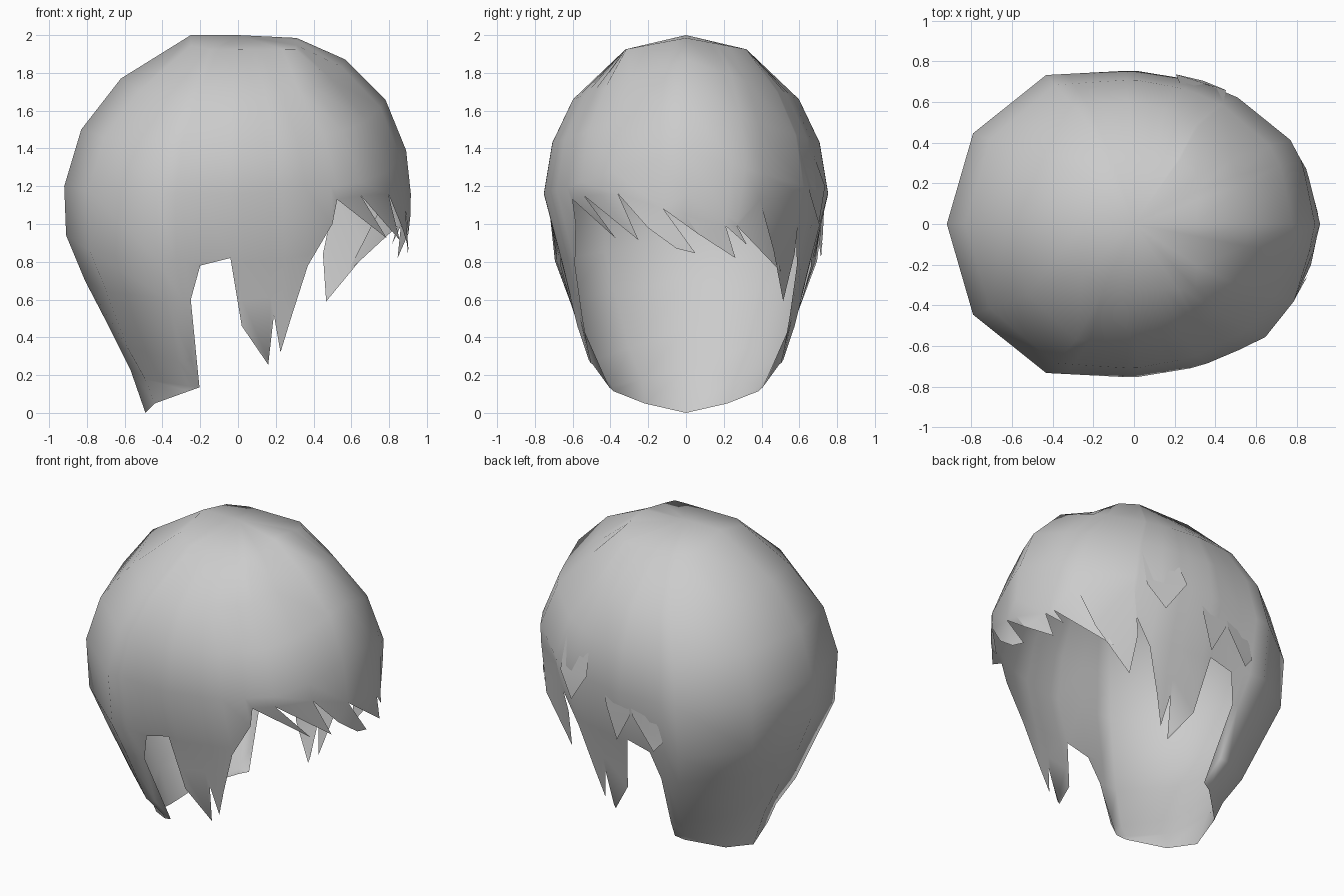
import bpy, bmesh, math
from mathutils import Vector

if "Cube" in bpy.data.objects:
    bpy.data.objects.remove(bpy.data.objects["Cube"])

# Rings from crown to nape: back x, back z, front x, front z, side y, side z,
# extra side y around the ears, inward pull on the diagonals
RINGS = [(0, 2.0, 0, 2.0, 0, 2.0, 0, -.35),
         (.25, 2.0, .31, 1.985, .32, 1.925, 0, -.35),
         (.62, 1.77, .57, 1.87, .60, 1.66, 0, .03),
         (.83, 1.50, .78, 1.66, .71, 1.43, 0, .01),
         (.92, 1.20, .89, 1.39, .755, 1.16, 0, 0),
         (.91, .94, .915, 1.16, .72, .80, -.06, 0),
         (.81, .70, .91, .90, .64, .60, -.03, 0),
         (.68, .45, .86, .60, .51, .27, .025, 0),
         (.57, .23, .80, .30, .40, .14, .05, 0),
         (.49, 0, .75, 0, .36, 0, .05, 0)]
# Plan outline of one half: angle, x share, y share
PLAN = [(0, 1, 0), (25, .93, .40), (40, .84, .60), (50, .71, .755), (70, .36, .93),
        (90, 0, 1), (120, -.47, .97), (150, -.86, .59), (180, -1, 0)]


def plan(deg):
    a = abs(deg)
    for (a0, u0, v0), (a1, u1, v1) in zip(PLAN, PLAN[1:]):
        if a <= a1:
            f = (a - a0) / (a1 - a0)
            return u0 + (u1 - u0) * f, math.copysign(v0 + (v1 - v0) * f, deg)


def shell(deg, t):
    """Point on the hair shell at an angle and a ring position."""
    i = min(int(t), len(RINGS) - 2)
    xb, zb, xf, zf, ys, zs, extra, pull = [a + (b - a) * (t - i)
                                           for a, b in zip(RINGS[i], RINGS[i + 1])]
    u, v = plan(deg)
    ys += extra * max(0, min(1, (u + .5) / .4))
    k = 1 - pull * math.sin(math.radians(2 * deg)) ** 2
    u, v = max(-1, min(1, u * k)), max(-1, min(1, v * k))
    x, z = (u * xf, zf) if u > 0 else (u * xb, zb)
    # front and back heights meet on the side line
    return Vector((x, v * ys, z + (zs - z) * abs(v)))


def bisect(lo, hi, test):
    for _ in range(36):
        mid = (lo + hi) / 2
        if test(mid):
            lo = mid
        else:
            hi = mid
    return lo


def depth(deg, z):
    return bisect(0, len(RINGS) - 1, lambda t: shell(deg, t).z > z)


def on_side(side, x, z):
    """Angle and height of a shell point at x on the left or right side."""
    return side * bisect(0, 180, lambda d: shell(d, depth(d, z)).x > x), z


def on_front(y, z):
    return bisect(-90, 90, lambda d: shell(d, depth(d, z)).y < y), z


def at(place, push=0.0):
    p = shell(place[0], depth(*place))
    return p + Vector((p.x, p.y, 0)).normalized() * push


hair = bpy.data.materials.new("grey_hair")
hair.diffuse_color = (.6, .6, .6, 1)
hair.use_nodes = True
hair.node_tree.nodes["Principled BSDF"].inputs["Base Color"].default_value = hair.diffuse_color


def finish(name, bm):
    me = bpy.data.meshes.new(name)
    bm.to_mesh(me)
    bm.free()
    me.materials.append(hair)
    me.shade_smooth()
    ob = bpy.data.objects.new(name, me)
    bpy.context.collection.objects.link(ob)


# Lower hem: nape, ear slot and long side lock on each side
NAPE = [(150, .05), (120, .115), (113, .135)]
SIDE = [(-.25, .60), (-.20, .78), (-.04, .82), (.02, .46), (.16, .255), (.19, .52),
        (.225, .32), (.28, .50), (.37, .78), (.50, 1.0)]
# Fringe roots between the locks (y, z)
ROOTS = [(-.60, 1.13), (-.54, 1.15), (-.36, 1.16), (-.12, 1.08), (0, 1.045),
         (.21, .99), (.27, .99), (.39, 1.13), (.61, 1.15)]
# Lower points of each fringe lock, between one root and the next
LOCKS = [[(-.37, .925)],
         [(-.25, .915)],
         [(-.2, .98), (-.05, .87), (.05, .845)],
         [(.06, .95)],
         [(.06, .95), (.26, .82)],
         [(.32, .89)],
         [(.5, .745)],
         [(.46, .86), (.51, .59), (.57, .84)]]

right = [(-a, z) for a, z in NAPE] + [on_side(-1, *p) for p in SIDE]
front = [on_front(*p) for p in ROOTS]
left = [on_side(1, *p) for p in reversed(SIDE)] + list(reversed(NAPE))
hem = [(-180, 0)] + right + front + left

# Main shell: one column of points per hem point
bm = bmesh.new()
crown = bm.verts.new((0, 0, 2))
columns = []
for place in hem:
    end = depth(*place)
    col = [crown]
    for r in range(1, len(RINGS)):
        if r < end - .08:
            col.append(bm.verts.new(shell(place[0], r)))
    col.append(bm.verts.new(at(place)))
    columns.append(col)
for a, b in zip(columns, columns[1:] + columns[:1]):
    for r in range(max(len(a), len(b)) - 1):
        loop = [a[min(r, len(a) - 1)], a[min(r + 1, len(a) - 1)],
                b[min(r + 1, len(b) - 1)], b[min(r, len(b) - 1)]]
        face = list(dict.fromkeys(loop))
        if len(face) > 2:
            bm.faces.new(face)

# Fringe locks, fanned from their upper root
first = 1 + len(right)
for i, pts in enumerate(LOCKS):
    start, stop = columns[first + i][-1], columns[first + i + 1][-1]
    chain = [start] + [bm.verts.new(at(on_front(*p), .006)) for p in pts]
    for a, b in zip(chain, chain[1:]):
        bm.faces.new((a, b, stop))
finish("hair_shell", bm)

# Loose locks lying over the left side (x, z, lift from the shell)
OVERLAYS = [[(.44, 1.42, .0), (.44, 1.15, .02), (.32, 1.0, .05), (.20, 1.2, .02), (.24, 1.4, -.01)],
            [(.09, 1.2, -.01), (.07, 1.05, .015), (.0, .83, .05), (-.10, 1.02, .015), (-.08, 1.2, -.01)],
            [(-.08, 1.2, -.01), (-.12, 1.02, .015), (-.25, .82, .04), (-.32, .89, .01), (-.24, 1.2, -.01)]]
for n, pts in enumerate(OVERLAYS):
    bm = bmesh.new()
    vs = [bm.verts.new(at(on_side(1, x, z), lift)) for x, z, lift in pts]
    bm.faces.new((vs[0], vs[1], vs[3], vs[4]))
    bm.faces.new((vs[1], vs[2], vs[3]))
    finish(f"side_lock_{n + 1}", bm)
